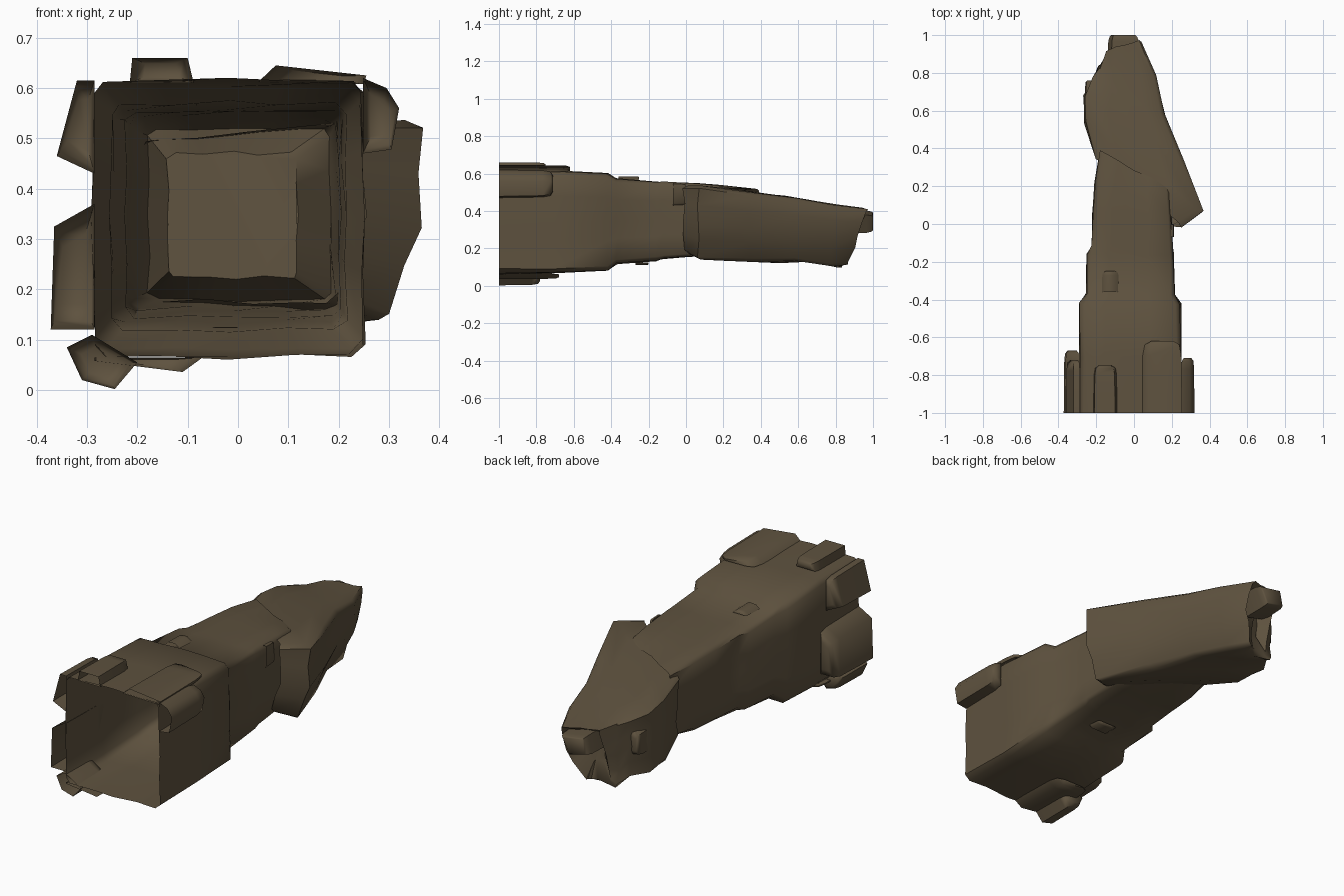
import bpy, bmesh, math, random
from mathutils import Vector

random.seed(4)
cube = bpy.data.objects.get("Cube")
if cube:
    bpy.data.objects.remove(cube, do_unlink=True)

# One dull bark colour
bark = bpy.data.materials.new("dark bark brown")
bark.use_nodes = True
COLOUR = (0.112, 0.084, 0.049, 1)
bark.diffuse_color = COLOUR
bark.node_tree.nodes["Principled BSDF"].inputs["Base Color"].default_value = COLOUR
bark.node_tree.nodes["Principled BSDF"].inputs["Roughness"].default_value = 0.9

# Worn square cross-section: (across, up), counter-clockwise
QUARTER = [(1, 0.0), (0.98, 0.5), (0.985, 0.9), (0.9, 0.99), (0.4, 0.98)]
SECTION = []
for turn in range(4):
    for u, v in QUARTER:
        for _ in range(turn):
            u, v = -v, u
        SECTION.append((u, v))


def skin(bm, loops):
    for a, b in zip(loops, loops[1:]):
        for i in range(len(a)):
            j = (i + 1) % len(a)
            bm.faces.new((a[i], a[j], b[j], b[i]))
    bm.faces.new(loops[-1])


def finish(name, bm, angle):
    bmesh.ops.recalc_face_normals(bm, faces=bm.faces)
    mesh = bpy.data.meshes.new(name)
    bm.to_mesh(mesh)
    bm.free()
    mesh.materials.append(bark)
    obj = bpy.data.objects.new(name, mesh)
    bpy.context.collection.objects.link(obj)
    bpy.ops.object.select_all(action="DESELECT")
    obj.select_set(True)
    bpy.context.view_layer.objects.active = obj
    bpy.ops.object.shade_smooth_by_angle(angle=math.radians(angle))


def shell(name, rings, rough, droop=0, lean=0):
    """Skin rings of left (x, y), right (x, y), bottom z, top z, end slant.
    droop lowers the top towards the back; lean tucks in the lower +x side."""
    bm = bmesh.new()
    loops = []
    for left, right, low, high, slant in rings:
        l, r = Vector((*left, 0)), Vector((*right, 0))
        loop = []
        for u, v in SECTION:
            p = l.lerp(r, (u + 1) / 2)
            drop = droop * (p.y - (l.y + r.y) / 2) * max(v, 0)
            p.z = (low + high) / 2 + v * (high - low) / 2 - drop
            p.x += random.uniform(-rough, rough) * abs(v)
            p.x += lean * max(u, 0) * min(v, 0)
            p.y += slant * v
            if l.y > -0.99:
                p.y += random.uniform(-rough, rough)
            p.z -= random.uniform(0, rough) * v
            loop.append(bm.verts.new(p))
        loops.append(loop)
    skin(bm, loops)
    finish(name, bm, 50)


def slab(name, outline, start, end, tip=0.55):
    """Bark slab: an x-z outline run along y, open in front, with a worn end."""
    bm = bmesh.new()
    cx = sum(p[0] for p in outline) / len(outline)
    cz = sum(p[1] for p in outline) / len(outline)
    loops = []
    for t, k in ((0, 1), (0.8, 0.95), (0.95, 0.85), (1, tip)):
        y = start + (end - start) * t
        loops.append([bm.verts.new((cx + (x - cx) * k, y, cz + (z - cz) * k))
                      for x, z in outline])
    skin(bm, loops)
    finish(name, bm, 60)


def straight(y, left, right, low, high):
    return ((left, y), (right, y), low, high, 0)


# Hollow front trunk: stepped taper, broken rim, recessed square end
shell("hollow_trunk", [
    straight(-1, -0.292, 0.252, 0.06, 0.622),
    straight(-0.7, -0.292, 0.252, 0.062, 0.618),
    straight(-0.42, -0.29, 0.25, 0.075, 0.605),
    straight(-0.37, -0.255, 0.215, 0.115, 0.575),
    straight(-0.16, -0.252, 0.212, 0.13, 0.562),
    straight(-0.12, -0.225, 0.205, 0.14, 0.56),
    straight(0.06, -0.22, 0.2, 0.152, 0.55),
    ((-0.21, 0.22), (0.19, 0.16), 0.16, 0.54, 0),
    ((-0.18, 0.39), (0.185, 0.19), 0.175, 0.525, 0),
    ((-0.14, 0.2), (0.12, 0.13), 0.22, 0.475, 0),
], 0.006)

# Snapped rear trunk, lying at an angle, with a hollow tip
shell("snapped_trunk", [
    ((-0.2, 0.35), (0.255, -0.015), 0.17, 0.52, 0),
    ((-0.265, 0.54), (0.365, 0.06), 0.13, 0.515, 0),
    ((-0.265, 0.68), (0.265, 0.34), 0.12, 0.485, 0),
    ((-0.215, 0.77), (0.165, 0.58), 0.125, 0.462, 0),
    ((-0.19, 0.83), (0.115, 0.78), 0.095, 0.437, 0),
    ((-0.15, 0.87), (0.045, 0.92), 0.11, 0.42, 0.05),
    ((-0.11, 0.81), (0.01, 0.84), 0.2, 0.35, 0),
], 0.009, droop=0.13, lean=0.07)

# Bark slabs around the open front
slab("top_slab", [(-0.215, 0.61), (-0.21, 0.66), (-0.1, 0.66), (-0.088, 0.61)], -1, -0.75)
slab("upper_right_slab", [(-0.285, 0.43), (-0.36, 0.465), (-0.32, 0.615), (-0.285, 0.615)],
     -1, -0.72)
slab("lower_right_slab", [(-0.285, 0.12), (-0.372, 0.12), (-0.365, 0.325), (-0.285, 0.37)],
     -1, -0.67)
slab("bottom_corner_slab", [(-0.29, 0.11), (-0.34, 0.085), (-0.31, 0.02), (-0.245, 0.002),
                            (-0.2, 0.055)], -1, -0.78)
slab("bottom_slab", [(-0.285, 0.065), (-0.285, 0.058), (-0.11, 0.036), (-0.07, 0.065)],
     -1, -0.68)
slab("left_slab", [(0.248, 0.47), (0.305, 0.478), (0.32, 0.56), (0.295, 0.6), (0.248, 0.62)],
     -1, -0.71)
slab("top_left_ridge", [(0.04, 0.612), (0.075, 0.645), (0.255, 0.625), (0.25, 0.608)],
     -1, -0.62)

# Knots and splinters
slab("top_knot", [(-0.17, 0.565), (-0.15, 0.582), (-0.11, 0.585), (-0.08, 0.565)], -0.36, -0.25)
slab("side_knot", [(0.2, 0.43), (0.212, 0.44), (0.21, 0.545), (0.195, 0.55)], -0.07, 0)
slab("bottom_knot", [(-0.06, 0.125), (-0.04, 0.11), (0.05, 0.112), (0.06, 0.125)], -0.27, -0.2)
slab("tip_splinter", [(-0.26, 0.25), (-0.2, 0.24), (-0.2, 0.38), (-0.255, 0.36)], 0.6, 0.76)
slab("tip_horn", [(-0.14, 0.31), (-0.02, 0.28), (0.03, 0.38), (-0.12, 0.405)], 0.84, 1.0, 0.75)
